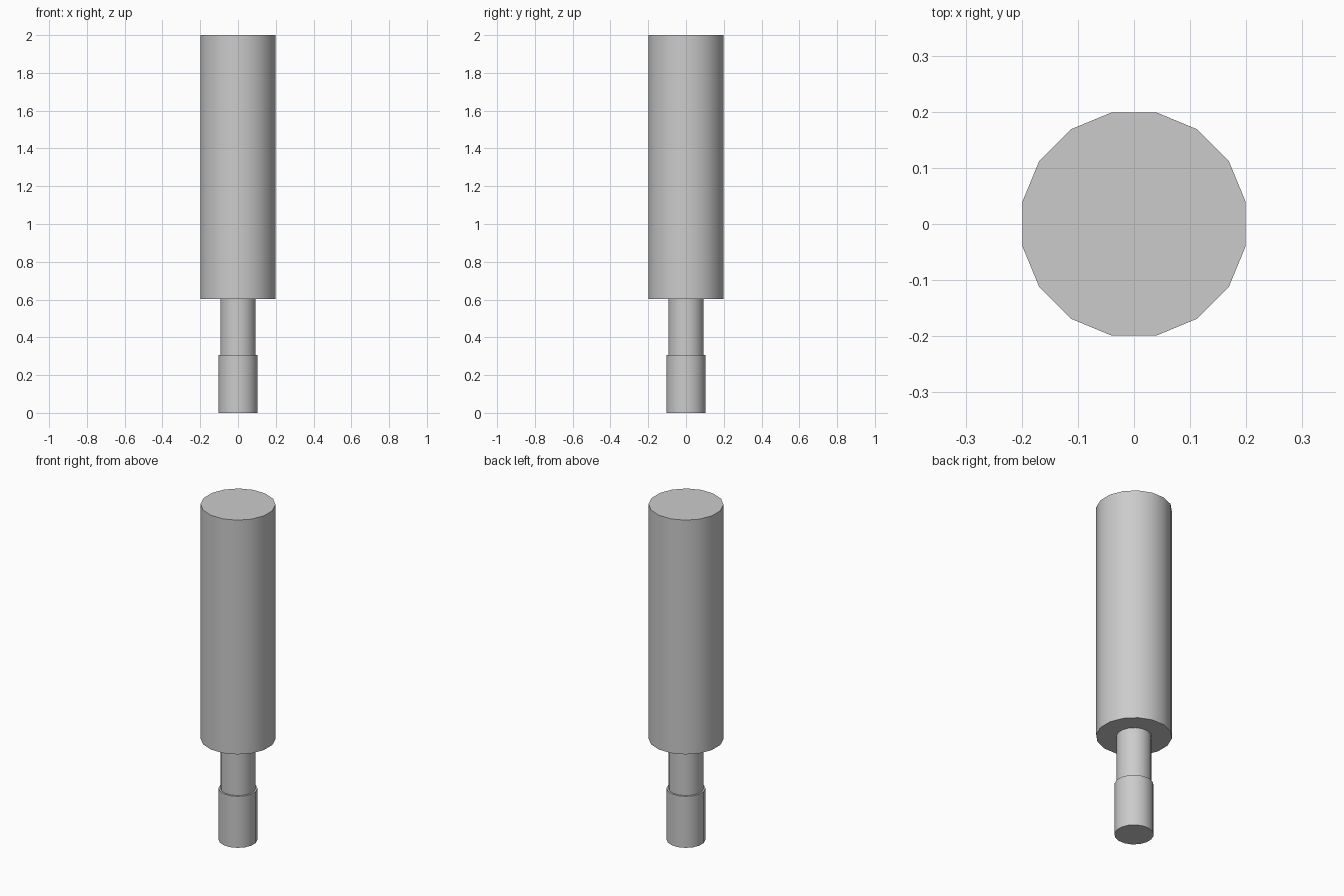
import bpy
import math

cube = bpy.data.objects.get("Cube")
if cube:
    bpy.data.objects.remove(cube, do_unlink=True)

SIDES = 16

grey = bpy.data.materials.new("plain grey")
grey.use_nodes = True
colour = (0.6, 0.6, 0.6, 1)
grey.diffuse_color = colour
grey.node_tree.nodes["Principled BSDF"].inputs["Base Color"].default_value = colour


def cylinder(name, half_width, bottom, top):
    """Upright prism with a flat side facing each axis."""
    bpy.ops.mesh.primitive_cylinder_add(
        vertices=SIDES,
        radius=half_width / math.cos(math.pi / SIDES),
        depth=top - bottom,
        location=(0, 0, (bottom + top) / 2),
        rotation=(0, 0, math.pi / SIDES))
    part = bpy.context.object
    part.name = name
    bpy.ops.object.transform_apply(location=True, rotation=True, scale=True)
    part.data.materials.append(grey)
    bpy.ops.object.shade_smooth_by_angle(angle=math.radians(30))
    return part


# Thick upper body, thin neck and slightly wider foot
cylinder("body", 0.199, 0.603, 2.0)
cylinder("neck", 0.093, 0.307, 0.603)
cylinder("foot", 0.103, 0.0, 0.307)
